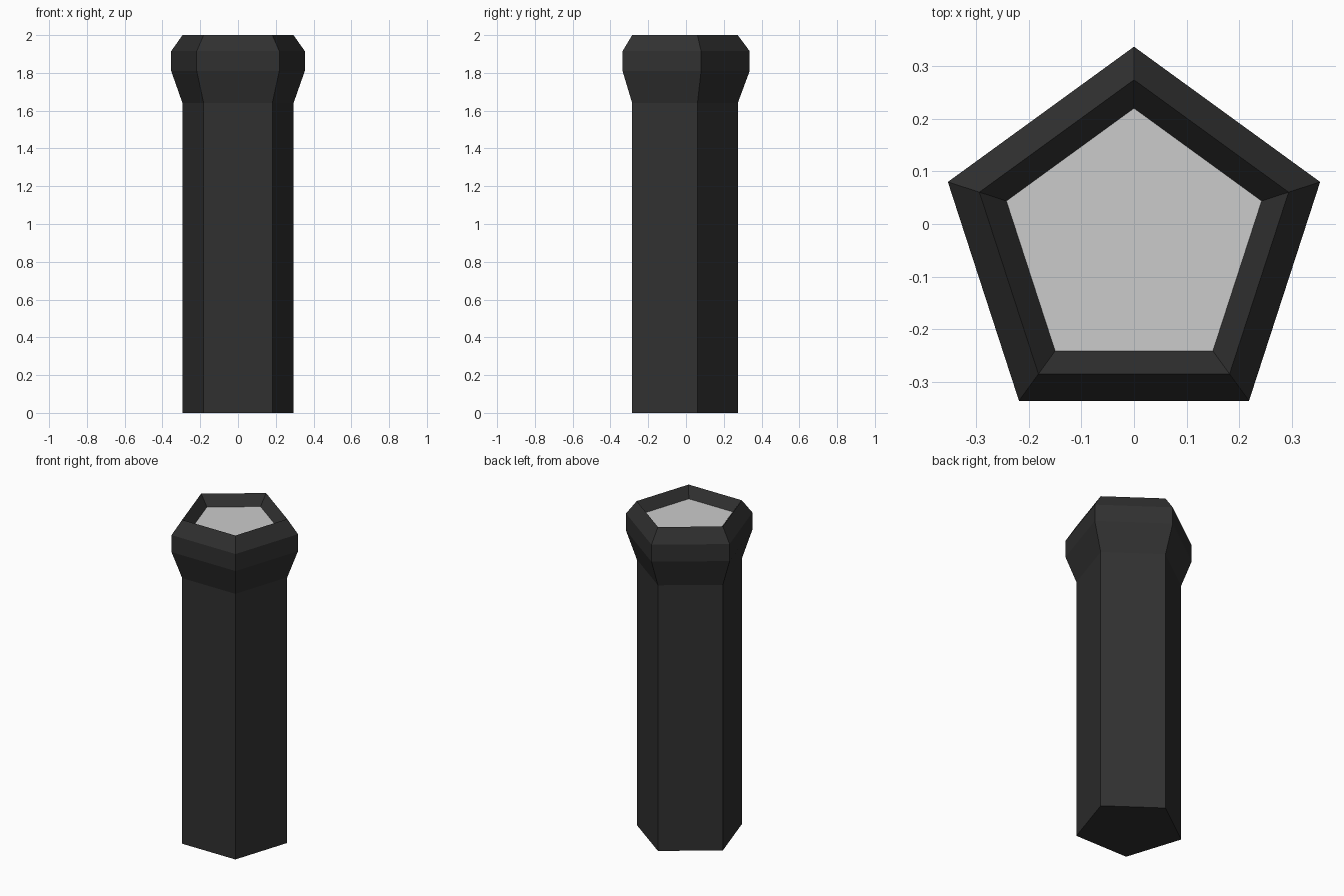
import bpy, bmesh, math

if "Cube" in bpy.data.objects:
    bpy.data.objects.remove(bpy.data.objects["Cube"])

SIDES = 5
CY = -0.035  # pentagon centre, so that its bounds are centred on y = 0


def ring(bm, radius, z):
    """Regular pentagon of vertices with one corner pointing to +y."""
    angles = [math.pi / 2 + 2 * math.pi * i / SIDES for i in range(SIDES)]
    return [bm.verts.new((radius * math.cos(a), CY + radius * math.sin(a), z)) for a in angles]


def lathe(name, profile, cap_start):
    """Flat-sided tube through (radius, z) rings, optionally closed at the start."""
    bm = bmesh.new()
    rings = [ring(bm, r, z) for r, z in profile]
    if cap_start:
        bm.faces.new(rings[0][::-1])
    for low, high in zip(rings, rings[1:]):
        for i in range(SIDES):
            j = (i + 1) % SIDES
            bm.faces.new((low[i], low[j], high[j], high[i]))
    if len(rings) == 1:
        bm.faces.new(rings[0])
    mesh = bpy.data.meshes.new(name)
    bm.to_mesh(mesh)
    bm.free()
    obj = bpy.data.objects.new(name, mesh)
    bpy.context.collection.objects.link(obj)
    return obj


black = bpy.data.materials.new("black_casing")
black.diffuse_color = (0.03, 0.03, 0.03, 1)
black.use_nodes = True
black.node_tree.nodes["Principled BSDF"].inputs["Base Color"].default_value = black.diffuse_color

# Handle, flared head, chamfered rim and sloped recess inside the rim
casing = lathe("torch_casing", [(0.309, 0), (0.309, 1.64), (0.372, 1.81), (0.372, 1.915),
                                (0.309, 2.0), (0.255, 1.937)], True)
casing.data.materials.append(black)

# Grey lens at the bottom of the recess
lathe("lens", [(0.255, 1.937)], False)
